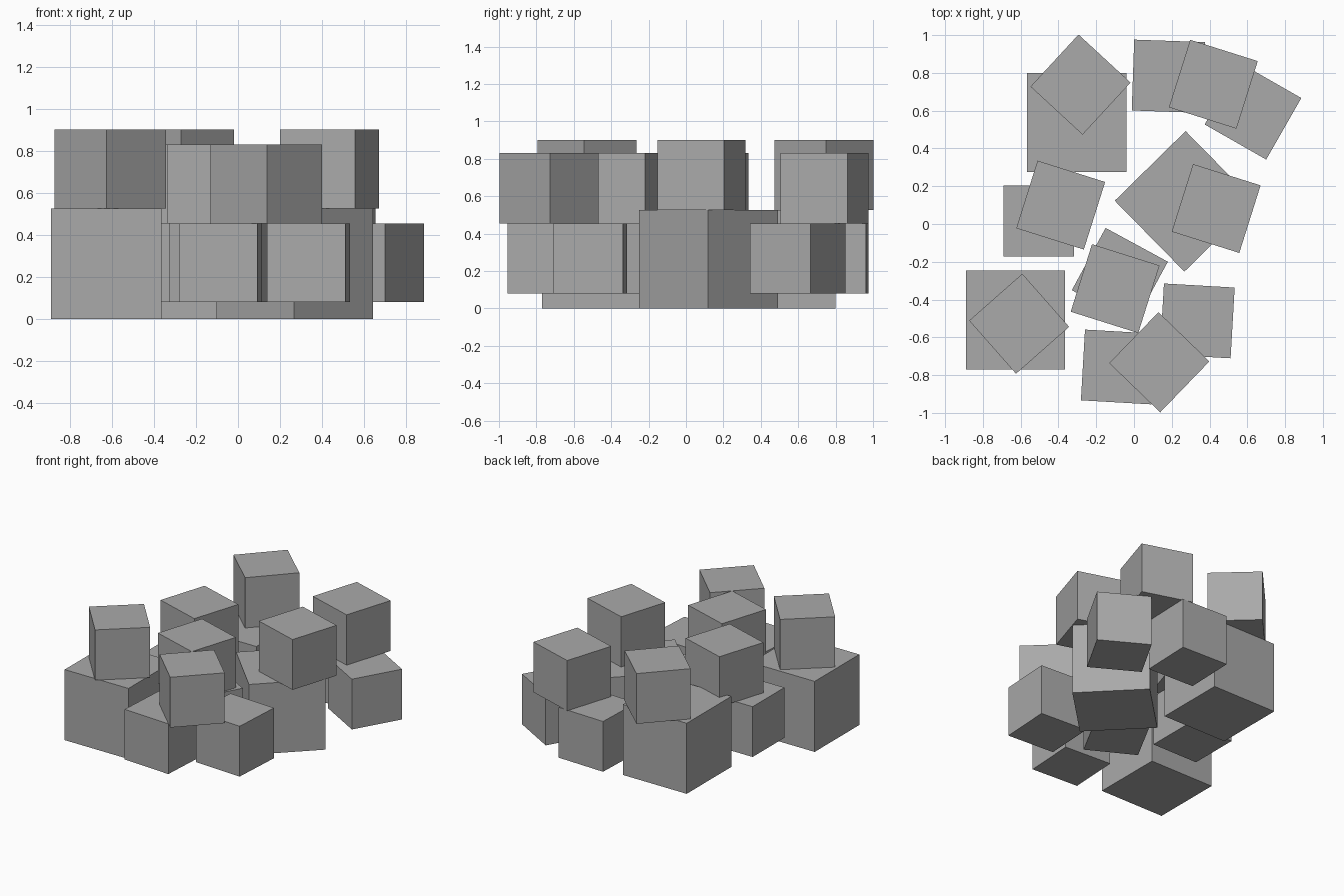
import bpy
from math import radians

default = bpy.data.objects.get("Cube")
if default:
    bpy.data.objects.remove(default, do_unlink=True)

# Single plain grey
grey = bpy.data.materials.new("plain_grey")
grey.use_nodes = True
colour = (0.4, 0.4, 0.4, 1)
grey.diffuse_color = colour
grey.node_tree.nodes["Principled BSDF"].inputs["Base Color"].default_value = colour

LARGE, SMALL = 0.526, 0.375
LOW_BASE = 0.08
LOW_TOP = LOW_BASE + SMALL


def box(name, x, y, base, size, turn):
    """Cube standing on height base, turned about its vertical axis."""
    bpy.ops.mesh.primitive_cube_add(size=size, location=(x, y, base + size / 2),
                                    rotation=(0, 0, radians(turn)))
    obj = bpy.context.object
    obj.name = name
    obj.data.materials.append(grey)


# Large boxes on the ground
box("large_box_front_right", -0.627, -0.508, 0, LARGE, 0)
box("large_box_back_right", -0.303, 0.537, 0, LARGE, 0)
box("large_box_left", 0.27, 0.12, 0, LARGE, 44.5)

# Small boxes of the lower layer
box("low_box_right", -0.504, 0.015, LOW_BASE, SMALL, 0)
box("low_box_middle", -0.075, -0.275, LOW_BASE, SMALL, -28.5)
box("low_box_front_left", 0.335, -0.513, LOW_BASE, SMALL, -3.3)
box("low_box_front", -0.083, -0.757, LOW_BASE, SMALL, -3.3)
box("low_box_back", 0.182, 0.782, LOW_BASE, SMALL, -2)
box("low_box_back_left", 0.63, 0.597, LOW_BASE, SMALL, -29.7)

# Small boxes stacked on the large ones
box("top_box_front_right", -0.608, -0.528, LARGE, SMALL, 41.4)
box("top_box_back_right", -0.283, 0.738, LARGE, SMALL, 47.3)
box("top_box_left", 0.435, 0.082, LARGE, SMALL, -17.5)

# Small boxes stacked on the lower layer
box("upper_box_right", -0.388, 0.1, LOW_TOP, SMALL, -17.5)
box("upper_box_middle", -0.1, -0.342, LOW_TOP, SMALL, -17.5)
box("upper_box_front", 0.134, -0.732, LOW_TOP, SMALL, 46)
box("upper_box_back", 0.42, 0.74, LOW_TOP, SMALL, -17.5)
